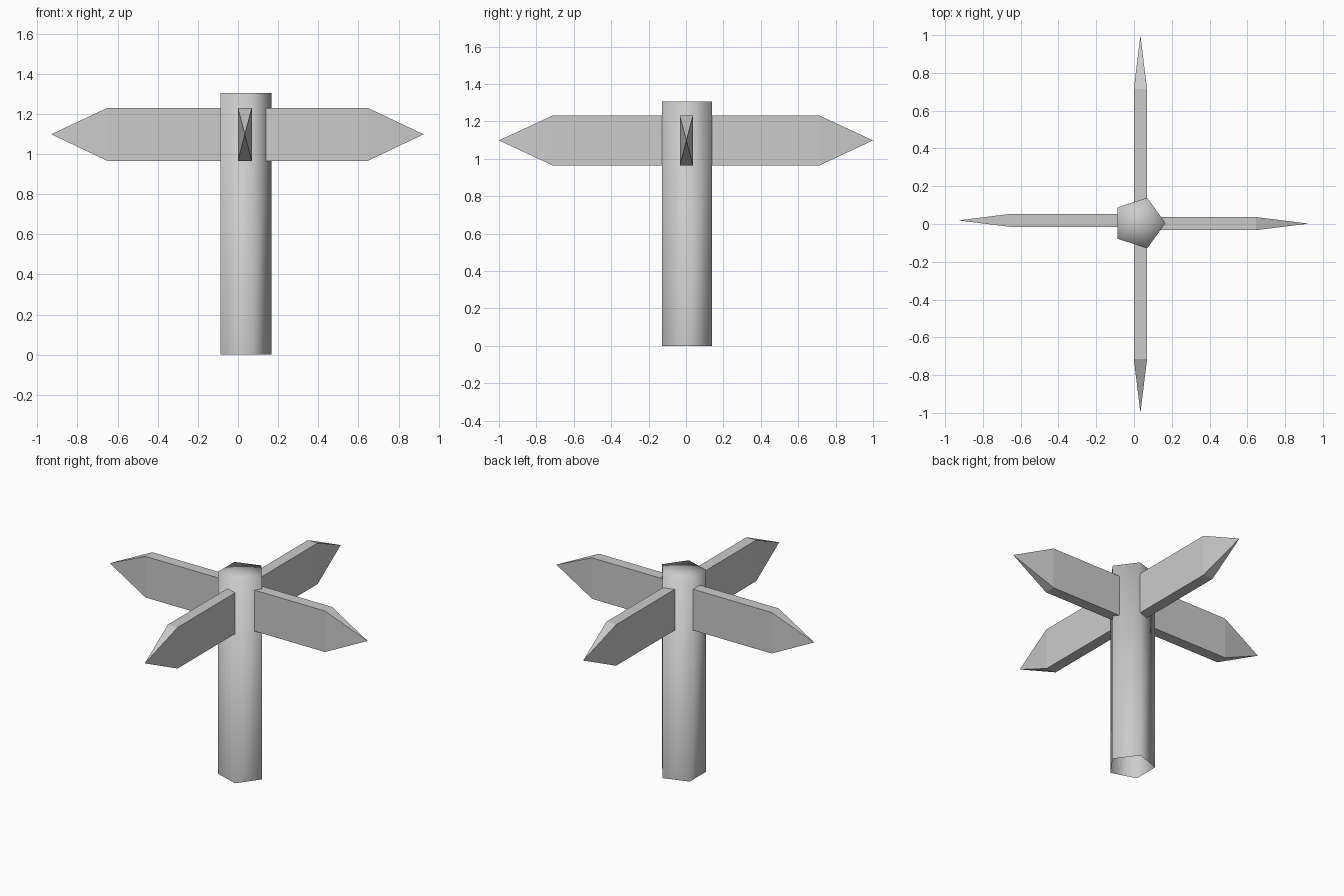
import bpy
import bmesh
from math import pi, cos, sin
from mathutils import Matrix, Vector

cube = bpy.data.objects.get("Cube")
if cube:
    bpy.data.objects.remove(cube, do_unlink=True)

grey = bpy.data.materials.new("plain grey")
grey.use_nodes = True
colour = (0.6, 0.6, 0.6, 1)
grey.diffuse_color = colour
grey.node_tree.nodes["Principled BSDF"].inputs["Base Color"].default_value = colour

CENTRE = Vector((0.026, 0.005, 0))
RADIUS, HEIGHT, SIDES = 0.141, 1.305, 5
LOW, HIGH, TIP_Z = 0.965, 1.23, 1.098
HALF_THICK = 0.035


def add_object(name, bm, smooth):
    bmesh.ops.recalc_face_normals(bm, faces=bm.faces)
    for face in bm.faces:
        face.smooth = smooth
    mesh = bpy.data.meshes.new(name)
    bm.to_mesh(mesh)
    bm.free()
    mesh.materials.append(grey)
    obj = bpy.data.objects.new(name, mesh)
    bpy.context.collection.objects.link(obj)
    return obj


# Five-sided post: smooth shaded, fan-capped at the top, open underneath
def make_post():
    bm = bmesh.new()
    rings = []
    for z in (0, HEIGHT):
        rings.append([bm.verts.new(CENTRE + Vector((RADIUS * cos(2 * pi * i / SIDES),
                                                    RADIUS * sin(2 * pi * i / SIDES), z)))
                      for i in range(SIDES)])
    lower, upper = rings
    hub = bm.verts.new(CENTRE + Vector((0, 0, HEIGHT)))
    for i in range(SIDES):
        j = (i + 1) % SIDES
        bm.faces.new((lower[i], lower[j], upper[j], upper[i]))
        bm.faces.new((upper[i], upper[j], hub))
    add_object("post", bm, True)


# Direction board: a long box with a four-sided pointed end, built along +x
def make_board(name, angle, offset, shoulder, tip):
    bm = bmesh.new()
    start = 0.06
    bmesh.ops.create_cube(bm, size=1, matrix=Matrix.LocRotScale(
        Vector(((start + shoulder) / 2, 0, (LOW + HIGH) / 2)), None,
        Vector((shoulder - start, 2 * HALF_THICK, HIGH - LOW))))
    end = max(bm.faces, key=lambda f: f.calc_center_median().x)
    apex = bmesh.ops.poke(bm, faces=[end])["verts"][0]
    apex.co = (tip, 0, TIP_Z)
    bm.transform(Matrix.Translation((*offset, 0)) @ Matrix.Rotation(angle, 4, "Z"))
    add_object(name, bm, False)


make_post()
make_board("left_board", 0, (0, 0.002), 0.645, 0.925)
make_board("right_board", pi, (0, 0.019), 0.65, 0.93)
make_board("back_board", pi / 2, (0.034, 0), 0.715, 1)
make_board("front_board", -pi / 2, (0.034, 0), 0.715, 1)
